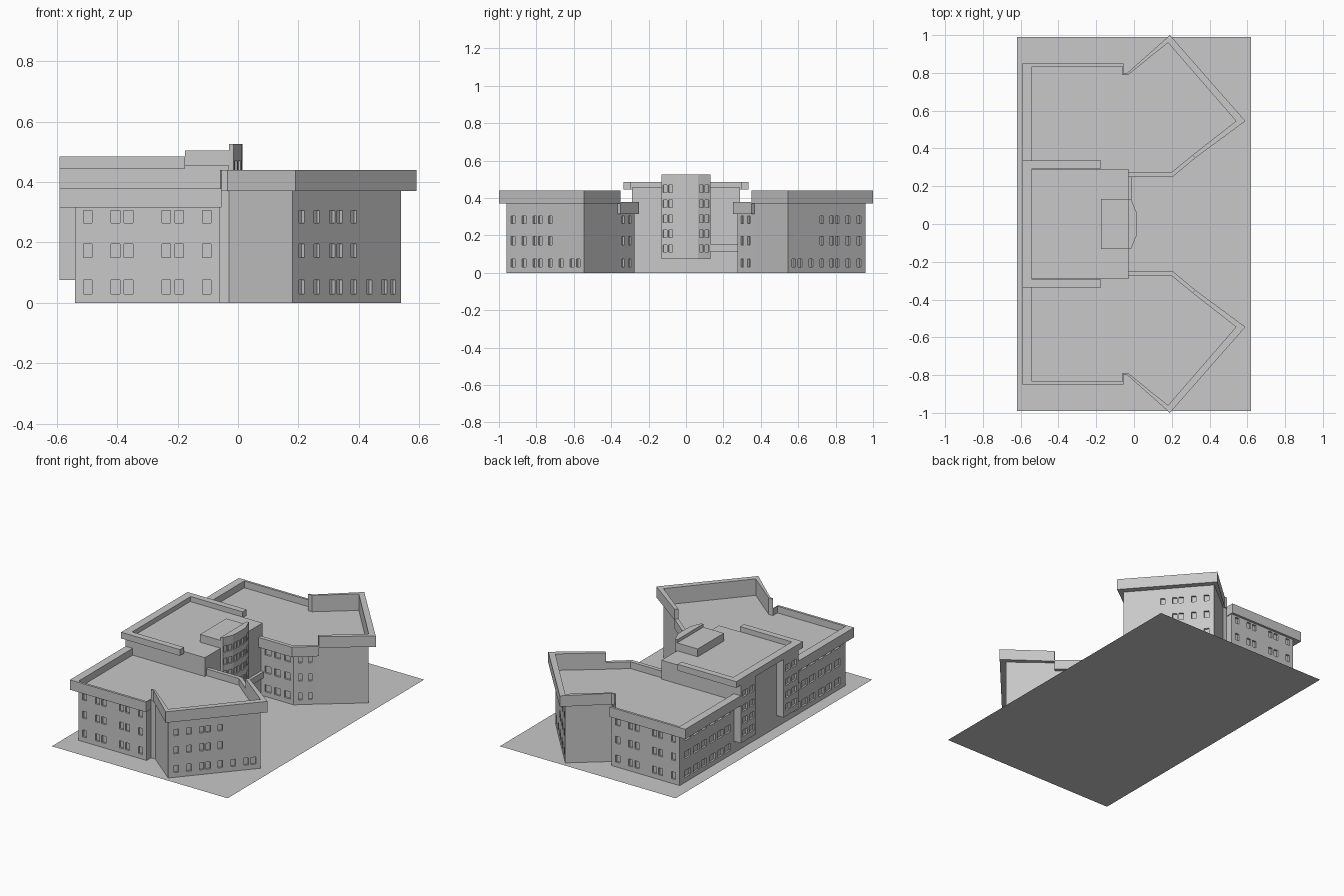
import bpy, bmesh
from mathutils import Vector

cube = bpy.data.objects.get("Cube")
if cube:
    bpy.data.objects.remove(cube)

grey = bpy.data.materials.new("plain grey")
grey.use_nodes = True
colour = (0.58, 0.58, 0.58, 1)
grey.diffuse_color = colour
grey.node_tree.nodes["Principled BSDF"].inputs["Base Color"].default_value = colour


def make(name, bm, mirror=False):
    bmesh.ops.remove_doubles(bm, verts=bm.verts, dist=1e-5)
    mesh = bpy.data.meshes.new(name)
    bm.to_mesh(mesh)
    bm.free()
    mesh.materials.append(grey)
    obj = bpy.data.objects.new(name, mesh)
    bpy.context.collection.objects.link(obj)
    if mirror:
        mod = obj.modifiers.new("other side", 'MIRROR')
        mod.use_axis = (False, True, False)
        mod.use_mirror_merge = False
    return obj


def face(bm, pts):
    return bm.faces.new([bm.verts.new(p) for p in pts])


def prism(bm, pts, z0, z1):
    """Closed upright solid over a flat outline."""
    f = face(bm, [(x, y, z0) for x, y in pts])
    ext = bmesh.ops.extrude_face_region(bm, geom=[f], use_keep_orig=True)
    top = [v for v in ext["geom"] if isinstance(v, bmesh.types.BMVert)]
    bmesh.ops.translate(bm, verts=top, vec=(0, 0, z1 - z0))
    bmesh.ops.recalc_face_normals(bm, faces=bm.faces)


def box_outline(x0, x1, y0, y1):
    return [(x0, y0), (x1, y0), (x1, y1), (x0, y1)]


def parapet(bm, inner, outer, z0, z1):
    """Band between a wall line and its overhanging outer line."""
    prism(bm, list(inner) + list(reversed(outer)), z0, z1)


def wall(bm, p, q, z0, z1, windows=(), depth=0.012):
    """Wall facing left of p->q, with recessed windows (t0, t1, low, high)."""
    p, q = Vector((*p, 0)), Vector((*q, 0))
    along = q - p
    inward = Vector((along.y, -along.x, 0)).normalized() * depth

    def at(t, z, deep=0):
        return p + along * t + Vector((0, 0, z)) + inward * deep

    ts = sorted({0, 1, *(t for w in windows for t in w[:2])})
    zs = sorted({z0, z1, *(z for w in windows for z in w[2:])})
    for a, b in zip(ts, ts[1:]):
        for c, d in zip(zs, zs[1:]):
            t, z = (a + b) / 2, (c + d) / 2
            if not any(w[0] < t < w[1] and w[2] < z < w[3] for w in windows):
                face(bm, [at(a, c), at(a, d), at(b, d), at(b, c)])
    for a, b, c, d in windows:
        ring = [(a, c), (a, d), (b, d), (b, c)]
        face(bm, [at(t, z, 1) for t, z in ring])
        for m, n in zip(ring, ring[1:] + ring[:1]):
            face(bm, [at(*m), at(*n), at(*n, 1), at(*m, 1)])


ROWS = [(0.03, 0.075), (0.15, 0.195), (0.265, 0.305)]


def windows(starts, width, rows=ROWS):
    return [(t, t + width, c, d) for t in starts for c, d in rows]


# Ground sheet
bm = bmesh.new()
face(bm, [(x, y, 0) for x, y in box_outline(-0.62, 0.62, -0.99, 0.99)])
make("ground_sheet", bm)

# Side wings: wall line and parapet line, going round from the back
line = [(-0.54, 0.29), (-0.54, 0.835), (-0.06, 0.835), (-0.06, 0.79), (-0.03, 0.79),
        (0.18, 0.96), (0.54, 0.545), (0.31, 0.365), (0.2, 0.275), (-0.03, 0.275)]
rim = [(-0.59, 0.29), (-0.59, 0.85), (-0.055, 0.85), (-0.055, 0.8), (-0.035, 0.8),
       (0.19, 1.0), (0.59, 0.545), (0.325, 0.35), (0.205, 0.25), (-0.03, 0.25)]
LOW, HIGH, ROOF = 0.315, 0.37, 0.335

point_windows = windows([0.06, 0.2, 0.34, 0.41, 0.54], 0.05)
point_windows += windows([0.68, 0.82, 0.9], 0.05, ROWS[:1])
openings = {
    0: windows([0.06, 0.2, 0.34, 0.5, 0.64, 0.8], 0.1),
    1: windows([0.06, 0.25, 0.34, 0.6, 0.69, 0.88], 0.06),
    5: point_windows,
    7: windows([0.25, 0.65], 0.15),
    8: windows([0.1, 0.4, 0.7], 0.18),
}
bm = bmesh.new()
for i in range(len(line) - 1):
    wall(bm, line[i], line[i + 1], 0, HIGH if 3 <= i < 7 else ROOF, openings.get(i, ()))
make("wing_walls", bm, True)

bm = bmesh.new()
roof = face(bm, [(x, y, ROOF) for x, y in line])
roof.normal_update()
if roof.normal.z < 0:
    roof.normal_flip()
make("wing_roof", bm, True)

for name, a, b, z0, z1 in [("back_parapet", 0, 4, LOW, 0.378),
                           ("point_parapet", 3, 8, HIGH, 0.44),
                           ("inner_parapet", 7, 10, LOW, 0.378)]:
    bm = bmesh.new()
    parapet(bm, line[a:b], rim[a:b], z0, z1)
    make(name, bm, True)

# Central block with its parapet and roof house
bm = bmesh.new()
prism(bm, box_outline(-0.54, -0.03, -0.29, 0.29), 0, 0.455)
make("central_block", bm)

inner = [(-0.175, 0.295), (-0.54, 0.295), (-0.54, -0.295), (-0.175, -0.295)]
outer = [(-0.175, 0.335), (-0.59, 0.335), (-0.59, -0.335), (-0.175, -0.335)]
bm = bmesh.new()
parapet(bm, inner, outer, 0.445, 0.485)
make("central_parapet", bm)

bm = bmesh.new()
prism(bm, box_outline(-0.175, -0.03, -0.132, 0.132), 0.45, 0.505)
make("roof_house", bm)

# Hanging bays on the back
bm = bmesh.new()
bay = [(-0.54, 0.14), (-0.59, 0.14), (-0.59, 0.29), (-0.54, 0.29)]
bay_rows = [(0.11, 0.15), (0.19, 0.23), (0.27, 0.31), (0.36, 0.4)]
for i in range(3):
    wall(bm, bay[i], bay[i + 1], 0.075, 0.445,
         windows([0.12, 0.56], 0.3, bay_rows) if i == 1 else ())
face(bm, [(x, y, 0.075) for x, y in bay])
make("back_bay", bm, True)

# Faceted stair bay at the front of the central block
arc = [(-0.03, 0.132), (-0.015, 0.13), (0.012, 0.065), (0.015, 0),
       (0.012, -0.065), (-0.015, -0.13), (-0.03, -0.132)]
stair_rows = [(0.11 + 0.08 * i, 0.15 + 0.08 * i) for i in range(5)]
bm = bmesh.new()
for i in range(6):
    wall(bm, arc[i], arc[i + 1], 0.075, 0.525,
         windows([0.12, 0.56], 0.32, stair_rows) if 0 < i < 5 else (), 0.008)
wall(bm, arc[-1], arc[0], 0.45, 0.525)
face(bm, [(x, y, 0.075) for x, y in arc])
face(bm, [(x, y, 0.525) for x, y in reversed(arc)])
make("stair_bay", bm)

# Canopy beside the stair bay
bm = bmesh.new()
prism(bm, box_outline(-0.03, -0.012, 0.13, 0.28), 0.115, 0.155)
make("entrance_canopy", bm)
